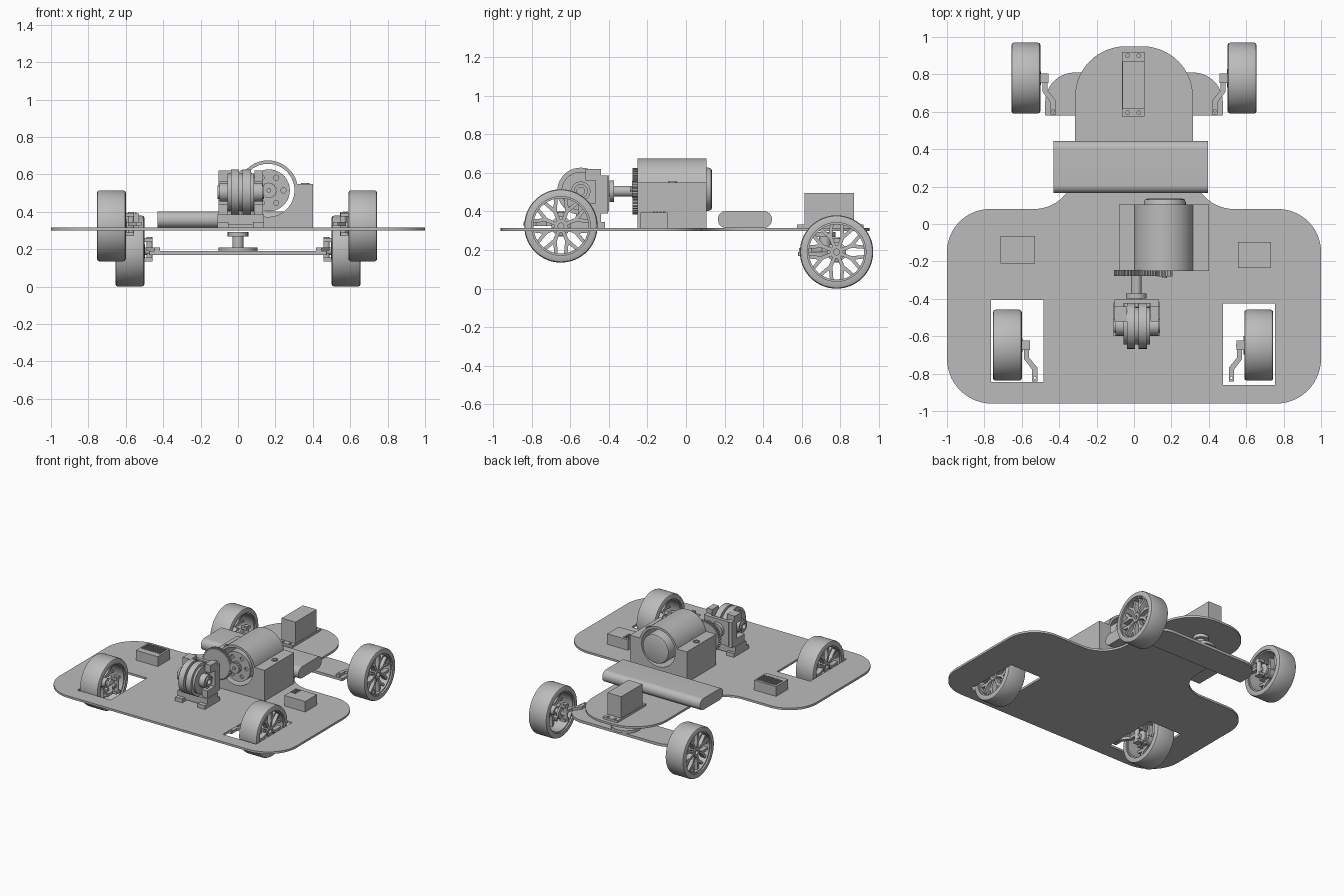
import bpy, bmesh
from math import sin, cos, tan, pi, atan2, asin
from mathutils import Matrix, Vector

if "Cube" in bpy.data.objects:
    bpy.data.objects.remove(bpy.data.objects["Cube"], do_unlink=True)

grey = bpy.data.materials.new("plain_grey")
grey.use_nodes = True
grey.diffuse_color = (0.5, 0.5, 0.5, 1)
grey.node_tree.nodes["Principled BSDF"].inputs["Base Color"].default_value = (0.5, 0.5, 0.5, 1)

# Local z of a part is laid along the named axis
AXES = {"Z": Matrix.Identity(3),
        "X": Matrix(((0, 0, 1), (1, 0, 0), (0, 1, 0))),
        "Y": Matrix(((1, 0, 0), (0, 0, -1), (0, 1, 0)))}
made = []


def finish(name, bm, loc, axis):
    bmesh.ops.remove_doubles(bm, verts=bm.verts, dist=1e-5)
    bmesh.ops.recalc_face_normals(bm, faces=bm.faces)
    bm.transform(Matrix.Translation(loc) @ AXES[axis].to_4x4())
    mesh = bpy.data.meshes.new(name)
    bm.to_mesh(mesh)
    bm.free()
    mesh.materials.append(grey)
    ob = bpy.data.objects.new(name, mesh)
    bpy.context.collection.objects.link(ob)
    made.append(ob)
    return ob


def plate(name, loops, depth, loc, axis="Z"):
    """Extrude 2D outlines; inner outlines become holes."""
    cu = bpy.data.curves.new(name, "CURVE")
    cu.dimensions, cu.fill_mode, cu.extrude = "2D", "BOTH", depth / 2
    for pts in loops:
        sp = cu.splines.new("POLY")
        sp.points.add(len(pts) - 1)
        for p, (x, y) in zip(sp.points, pts):
            p.co = (x, y, 0, 1)
        sp.use_cyclic_u = True
    tmp = bpy.data.objects.new(name, cu)
    bpy.context.collection.objects.link(tmp)
    dg = bpy.context.evaluated_depsgraph_get()
    mesh = bpy.data.meshes.new_from_object(tmp.evaluated_get(dg))
    bm = bmesh.new()
    bm.from_mesh(mesh)
    bpy.data.objects.remove(tmp)
    bpy.data.curves.remove(cu)
    bpy.data.meshes.remove(mesh)
    return finish(name, bm, loc, axis)


def lathe(name, profile, loc, axis, steps=64):
    """Turn a closed (radius, height) profile around the local z axis."""
    bm = bmesh.new()
    vs = [bm.verts.new((r, 0, h)) for r, h in profile]
    es = [bm.edges.new((vs[i - 1], vs[i])) for i in range(len(vs))]
    bmesh.ops.spin(bm, geom=vs + es, cent=(0, 0, 0), axis=(0, 0, 1), angle=2 * pi, steps=steps)
    return finish(name, bm, loc, axis)


def circle(r, cx=0, cy=0, n=40, a0=0, a1=2 * pi):
    return [(cx + r * cos(a0 + (a1 - a0) * i / n), cy + r * sin(a0 + (a1 - a0) * i / n)) for i in range(n)]


def rect(x0, x1, y0, y1):
    return [(x0, y0), (x1, y0), (x1, y1), (x0, y1)]


def rounded(corners, n=14):
    """Polygon from (x, y, radius) corners."""
    out = []
    for i, (x, y, r) in enumerate(corners):
        p = Vector((x, y))
        u = (Vector(corners[i - 1][:2]) - p).normalized()
        v = (Vector(corners[(i + 1) % len(corners)][:2]) - p).normalized()
        half = u.angle(v) / 2
        c = p + (u + v).normalized() * r / sin(half)
        s, e = p + u * r / tan(half) - c, p + v * r / tan(half) - c
        a = atan2(s.y, s.x)
        d = (atan2(e.y, e.x) - a + pi) % (2 * pi) - pi
        out += [(c.x + r * cos(a + d * k / n), c.y + r * sin(a + d * k / n)) for k in range(n + 1)]
    return out


def mirrored(half):
    return half + [(-x, y, r) for x, y, r in reversed(half)]


def box(name, x0, x1, y0, y1, z0, z1):
    return plate(name, [rect(x0, x1, y0, y1)], z1 - z0, (0, 0, (z0 + z1) / 2))


def rod(name, r, length, loc, axis):
    return plate(name, [circle(r)], length, loc, axis)


def gear(name, r, teeth, hole, loc):
    pts = []
    for t in range(teeth):
        for k, rr in ((0, 0.92), (0.3, 0.92), (0.45, 1), (0.75, 1)):
            a = 2 * pi * (t + k) / teeth
            pts.append((r * rr * cos(a), r * rr * sin(a)))
    plate(name, [pts, circle(hole)], 0.03, loc, "Y")


# Deck with wheel openings
outline = mirrored([(1, -0.96, 0.24), (1, 0.08, 0.23), (0.315, 0.08, 0.22), (0.315, 0.95, 0.27)])
plate("deck", [rounded(outline), rect(-0.765, -0.485, -0.845, -0.405),
               rect(0.475, 0.755, -0.86, -0.425)], 0.016, (0, 0, 0.307))

# Rear axle plate and its pivot
axle = mirrored([(0.475, 0.58, 0.004), (0.475, 0.81, 0.16)])
plate("rear_axle_plate", [rounded(axle)], 0.02, (0, 0, 0.18))
rod("pivot_disc", 0.105, 0.02, (0, 0.72, 0.2), "Z")
rod("pivot_post", 0.03, 0.08, (0, 0.72, 0.25), "Z")
rod("pivot_collar", 0.055, 0.025, (0, 0.72, 0.28), "Z")

# Wheels, each with hub, knuckle and steering arm
tyre = [(0.152, -0.077), (0.178, -0.077), (0.186, -0.073), (0.19, -0.063),
        (0.19, 0.063), (0.186, 0.073), (0.178, 0.077), (0.152, 0.077)]
fork = [(0.028, 0.009), (0.08, 0.01), (0.145, 0.043), (0.15, 0.026), (0.102, 0)]
fork += [(x, -y) for x, y in reversed(fork[:-1])]


def turned(pts, a):
    return [(x * cos(a) - y * sin(a), x * sin(a) + y * cos(a)) for x, y in pts]


def wheel(name, side, x, y, z):
    s = side
    lathe(name + "_tyre", tyre, (x, y, z), "X")
    plate(name + "_rim", [circle(0.154), circle(0.143)], 0.13, (x, y, z), "X")
    plate(name + "_spokes", [turned(fork, k * pi / 4 + pi / 8) for k in range(8)], 0.035,
          (x + s * 0.035, y, z), "X")
    plate(name + "_hub", [circle(0.034), circle(0.015)], 0.09, (x + s * 0.015, y, z), "X")
    rod(name + "_axle", 0.02, 0.15, (x - s * 0.035, y, z), "X")
    lathe(name + "_bearing", [(0.012, -0.012), (0.05, -0.012), (0.05, 0.004), (0.03, 0.012), (0.012, 0.012)],
          (x - s * 0.07, y, z), "X", 32)
    rod(name + "_kingpin", 0.017, 0.13, (x - s * 0.105, y, z + 0.01), "Z")
    for dz in (-0.045, 0.06):
        box(name + "_knuckle_lug", *sorted((x - s * 0.12, x - s * 0.075)), y - 0.025, y + 0.025,
            z + dz - 0.01, z + dz + 0.01)
    arm = [(-0.09, 0.01), (-0.115, 0.01), (-0.115, -0.065), (-0.16, -0.12), (-0.16, -0.195),
           (-0.132, -0.195), (-0.132, -0.13), (-0.09, -0.075)]
    plate(name + "_steering_arm", [[(s * a, b) for a, b in arm], circle(0.007, -s * 0.146, -0.175, 12)],
          0.02, (x, y, z + 0.01))


for side, word in ((1, "left"), (-1, "right")):
    wheel("front_" + word + "_wheel", side, side * 0.672 - 0.005, -0.648, 0.325)
    wheel("rear_" + word + "_wheel", side, side * 0.578, 0.78, 0.19)

# Battery pack with rounded long sides
pack = rounded([(0.165, 0.315, 0.042), (0.445, 0.315, 0.042), (0.445, 0.402, 0.042), (0.165, 0.402, 0.042)])
plate("battery_pack", [pack], 0.825, (-0.017, 0, 0), "X")

# Motor housing, a block with a bored round top
mx, mz = 0.16, 0.515
tilt = asin(0.035 / 0.16)
shell = [(-0.08, 0.315), (0.4, 0.315), (0.4, 0.55)]
shell += circle(0.16, mx, mz, 40, tilt, pi - tilt) + [(mx - 0.156, 0.55), (-0.08, 0.55)]
plate("motor_housing", [shell, circle(0.142, mx, mz, 56)], 0.355, (0, -0.0725, 0), "Y")
for x in (-0.04, 0.36):
    plate("housing_screw", [circle(0.023, n=24), circle(0.014, n=24)], 0.006, (x, -0.07, 0.552))

# Motor with rounded back cap and vented front
lathe("motor_can", [(0, -0.135), (0.095, -0.135), (0.107, -0.13), (0.112, -0.115), (0.112, 0.235), (0, 0.235)],
      (0.165, 0, mz), "Y")
vents = [circle(0.014, 0.078 * cos(k * pi / 3), 0.078 * sin(k * pi / 3), 14) for k in range(6)]
plate("motor_front_plate", [circle(0.112)] + vents, 0.015, (0.165, -0.24, mz), "Y")
rod("motor_boss", 0.035, 0.02, (0.165, -0.25, mz), "Y")
rod("motor_shaft", 0.012, 0.07, (0.165, -0.255, mz), "Y")

# Gear pair and drive shaft
gear("pinion_gear", 0.042, 14, 0.012, (0.165, -0.265, mz))
gear("main_gear", 0.12, 40, 0.02, (0.012, -0.262, 0.505))
rod("drive_shaft", 0.028, 0.2, (0.012, -0.34, 0.505), "Y")
rod("shaft_flange", 0.055, 0.025, (0.012, -0.385, 0.505), "Y")

# Differential: twin discs, hubs and supporting bracket
dx, dy, dz = 0.015, -0.545, 0.505
for s in (-1, 1):
    plate("differential_disc", [circle(0.122), circle(0.03)], 0.045, (dx + s * 0.031, dy, dz), "X")
    rod("differential_rim", 0.1, 0.02, (dx + s * 0.06, dy, dz), "X")
    plate("differential_hub", [circle(0.05), circle(0.028)], 0.05, (dx + s * 0.09, dy, dz), "X")
    plate("output_cup", [circle(0.036), circle(0.02)], 0.03, (dx + s * 0.11, dy, dz), "X")
    x0, x1 = sorted((dx + s * 0.072, dx + s * 0.118))
    box("bracket_side", x0, x1, -0.47, -0.405, 0.39, 0.585)
    box("bracket_upright", x0, x1, -0.56, -0.44, 0.33, 0.44)
    box("bracket_top", x0, x1 if s > 0 else x1 + 0.02, -0.52, -0.44, 0.56, 0.62)
    x0, x1 = sorted((dx + s * 0.065, dx + s * 0.125))
    box("bracket_foot", x0, x1, -0.6, -0.42, 0.315, 0.345)
rod("differential_core", 0.1, 0.03, (dx, dy, dz), "X")
box("bracket_back", -0.08, 0.11, -0.425, -0.4, 0.4, 0.585)
box("bracket_base", -0.11, 0.14, -0.57, -0.44, 0.33, 0.385)

# Steering servo on drilled tabs
box("servo_body", -0.062, 0.055, 0.615, 0.87, 0.315, 0.495)
holes = [circle(0.01, x, y, 14) for x in (-0.034, 0.026) for y in (0.595, 0.9)]
plate("servo_tabs", [rect(-0.065, 0.057, 0.575, 0.92)] + holes, 0.017, (0, 0, 0.323))

# Electronics boxes with slats and pins
box("receiver_box", -0.715, -0.53, -0.21, -0.065, 0.315, 0.39)
for k in range(10):
    x = -0.7 + k * 0.0165
    box("receiver_slat", x, x + 0.008, -0.165, -0.08, 0.39, 0.397)
box("controller_box", 0.557, 0.732, -0.235, -0.095, 0.315, 0.395)
for i in range(3):
    for j in range(4):
        x, y = 0.562 + i * 0.016, -0.17 + j * 0.017
        box("controller_pin", x, x + 0.009, y, y + 0.009, 0.395, 0.401)

# Smooth round sides, keep edges sharp
bpy.ops.object.select_all(action="DESELECT")
for ob in made:
    ob.select_set(True)
bpy.context.view_layer.objects.active = made[0]
bpy.ops.object.shade_smooth_by_angle(angle=0.6)
